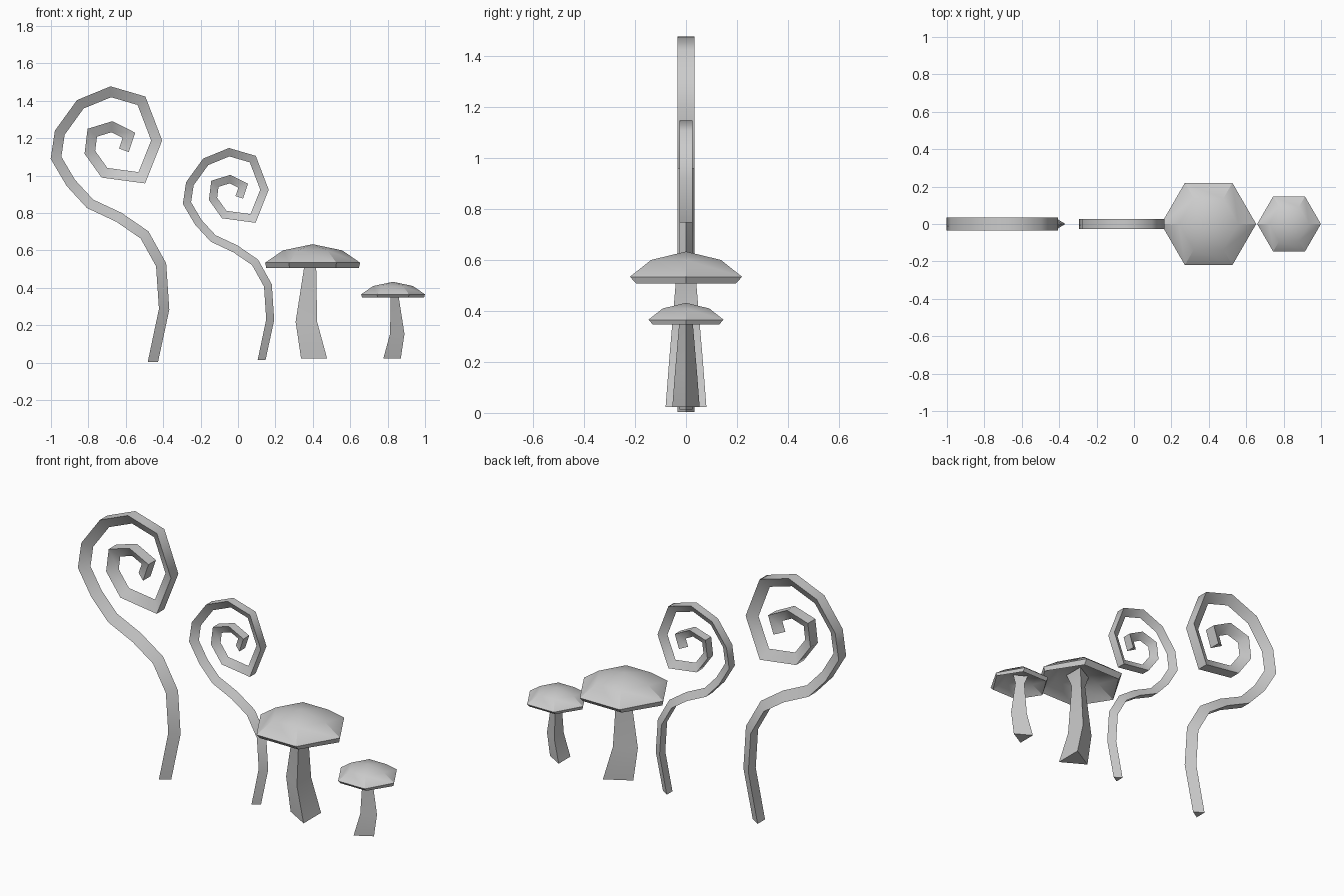
import bpy, bmesh, math
from mathutils import Vector

if "Cube" in bpy.data.objects:
    bpy.data.objects.remove(bpy.data.objects["Cube"])


def loft(name, rings, smooth, closed_ends=True):
    """Skin a list of equal-sized rings of 3D points into one object."""
    bm = bmesh.new()
    vs = [[bm.verts.new(p) for p in ring] for ring in rings]
    n = len(rings[0])
    for a, b in zip(vs, vs[1:]):
        for i in range(n):
            j = (i + 1) % n
            bm.faces.new((a[i], a[j], b[j], b[i]))
    if closed_ends:
        bm.faces.new(vs[0])
        bm.faces.new(vs[-1])
    bmesh.ops.remove_doubles(bm, verts=bm.verts, dist=1e-5)
    bmesh.ops.recalc_face_normals(bm, faces=bm.faces)
    me = bpy.data.meshes.new(name)
    bm.to_mesh(me)
    bm.free()
    ob = bpy.data.objects.new(name, me)
    bpy.context.collection.objects.link(ob)
    bpy.ops.object.select_all(action='DESELECT')
    ob.select_set(True)
    bpy.context.view_layer.objects.active = ob
    bpy.ops.object.shade_smooth_by_angle(angle=math.radians(smooth))
    return ob


# Curled fern: centre path in x/z, from the ground to the tip of the spiral
PATH = [Vector(p) for p in (
    (0, 0), (.06, .281), (.044, .519), (-.045, .679), (-.182, .773),
    (-.336, .845), (-.439, .957), (-.518, 1.091), (-.498, 1.225),
    (-.388, 1.377), (-.225, 1.444), (-.061, 1.396), (.02, 1.184),
    (-.059, .984), (-.259, 1.011), (-.337, 1.12), (-.324, 1.225),
    (-.219, 1.257), (-.128, 1.211), (-.155, 1.131))]


def fern(name, x, z, s):
    half, depth = .0275, .034
    dirs = [(b - a).normalized() for a, b in zip(PATH, PATH[1:])]
    rings = []
    for i, p in enumerate(PATH):
        if i == 0:
            t, miter = Vector((0, 1)), 1
        elif i == len(PATH) - 1:
            t, miter = dirs[-1], 1
        else:
            t = (dirs[i - 1] + dirs[i]).normalized()
            miter = 1 / t.dot(dirs[i])
        side = Vector((-t.y, t.x)) * half * miter
        l, r = p + side, p - side
        # triangular section: flat outer side, ridge on the inside of the curl
        rings.append([(l.x, -depth, l.y), (l.x, depth, l.y), (r.x, 0, r.y)])
    ob = loft(name, rings, 60)
    ob.location = (x, 0, z)
    ob.scale = (s, s, s)


# Mushroom: hexagonal hollow cap on a crooked three-sided stem
def mushroom(name, x, s, turn):
    cap = []
    for rx, ry, z in ((0, 0, .61), (.158, .158, .577), (.254, .254, .511),
                      (.248, .225, .484), (.14, .14, .545), (0, 0, .58)):
        cap.append([(rx * math.cos(k * math.pi / 3),
                     ry * math.sin(k * math.pi / 3), z) for k in range(6)])
    stem = [[(a, 0, z), (b, -y, z), (b, y, z)] for a, b, y, z in (
        (-.062, .077, .08, 0), (-.091, .024, .065, .195),
        (-.045, .019, .04, .49), (-.07, .04, .06, .56))]
    for ob in (loft(name + "_cap", cap, 30, False), loft(name + "_stem", stem, 40)):
        ob.location = (x, 0, .023)
        ob.scale = (s, s, s)
        ob.rotation_euler.z = turn


fern("large_fern", -.455, .004, 1)
fern("small_fern", .126, .013, .77)
mushroom("large_mushroom", .399, 1, 0)
mushroom("small_mushroom", .829, .67, math.pi)
